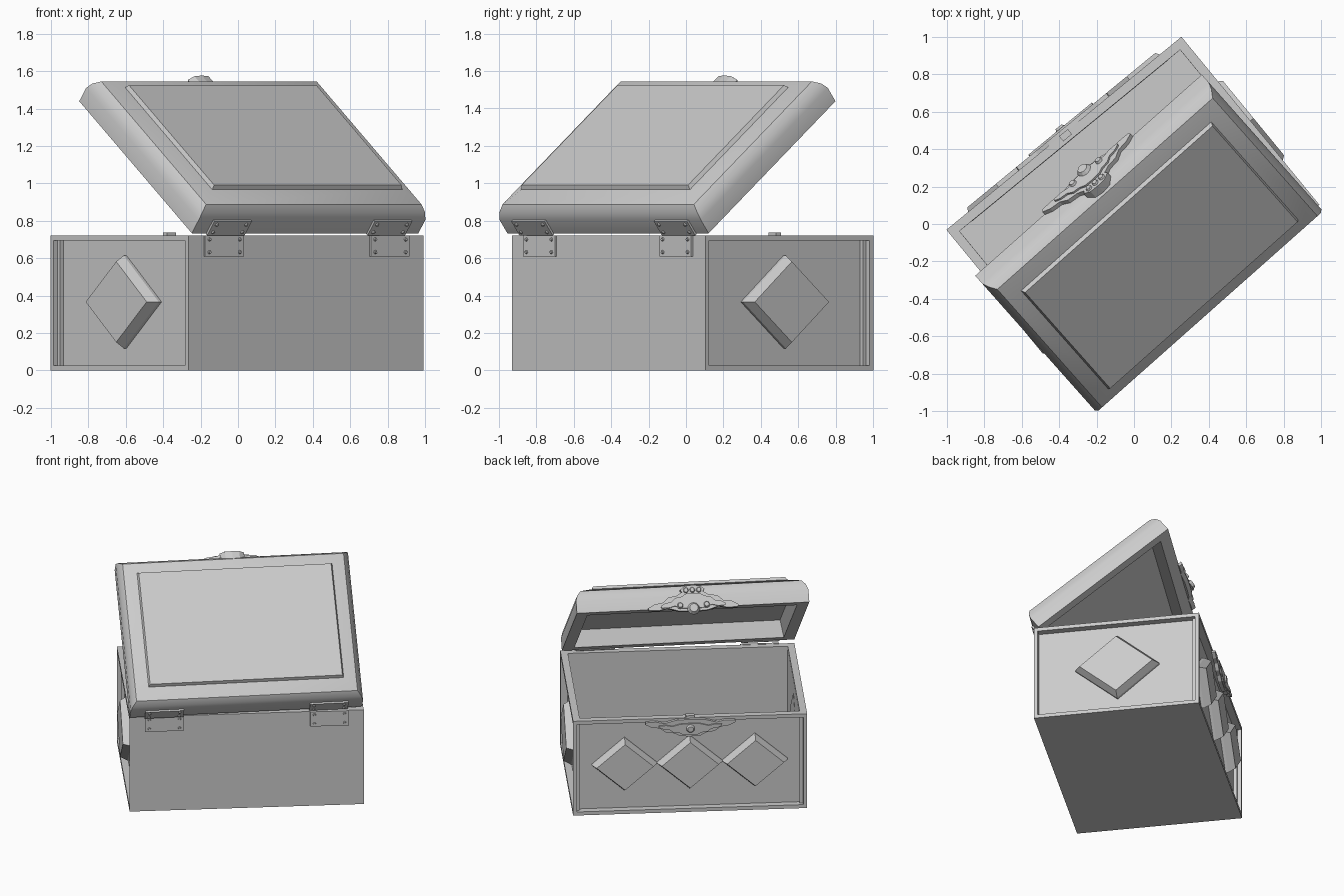
import bpy, bmesh
from math import radians, pi
from mathutils import Matrix, Vector

if "Cube" in bpy.data.objects:
    bpy.data.objects.remove(bpy.data.objects["Cube"])

T = Matrix.Translation
# chest frame: x along the length, +y towards the latch side
BODY = T((-0.006, 0.036, 0)) @ Matrix.Rotation(radians(39.4), 4, 'Z')
# lid frame: origin on the hinge line, y along lid depth, z out of the lid top
LID = (Matrix.Rotation(radians(41.6), 4, 'Z') @ T((-0.0085, -0.55, 0.733))
       @ Matrix.Rotation(radians(37.9), 4, 'X'))
HL, HW, H = 0.813, 0.581, 0.72
LL, LW = 0.81, 1.149


def finish(name, bm, mat, smooth=False):
    bmesh.ops.recalc_face_normals(bm, faces=bm.faces)
    me = bpy.data.meshes.new(name)
    bm.to_mesh(me)
    bm.free()
    if smooth:
        me.shade_smooth()
        me.set_sharp_from_angle(angle=radians(32))
    ob = bpy.data.objects.new(name, me)
    bpy.context.collection.objects.link(ob)
    ob.matrix_world = mat
    return ob


def box(name, lo, hi, mat):
    lo, hi = Vector(lo), Vector(hi)
    bm = bmesh.new()
    bmesh.ops.create_cube(bm, size=1, matrix=T((lo + hi) / 2) @ Matrix.Diagonal((*(hi - lo), 1)))
    return finish(name, bm, mat)


def loft(name, loops, mat, smooth=False, cap_start=True):
    bm = bmesh.new()
    rings = [[bm.verts.new(p) for p in l] for l in loops]
    n = len(rings[0])
    for a, b in zip(rings, rings[1:]):
        for i in range(n):
            bm.faces.new((a[i], a[(i + 1) % n], b[(i + 1) % n], b[i]))
    if cap_start:
        bm.faces.new(rings[0])
    bm.faces.new(rings[-1])
    return finish(name, bm, mat, smooth)


def plate(name, half, y0, depth, mat):
    # outline given for x >= 0 from top centre to bottom centre, mirrored
    pts = half + [(-x, z) for x, z in reversed(half) if x > 0]
    return loft(name, [[(x, y, z) for x, z in pts] for y in (y0, y0 + depth)], mat)


def stud(name, x, y, z, r, h, mat, sx=1.0, n=10):
    # low domed disc pointing along +y (or -y with negative h)
    bm = bmesh.new()
    bmesh.ops.create_cone(bm, cap_ends=True, segments=n, radius1=r, radius2=r * 0.65, depth=abs(h),
                          matrix=T((x, y + h / 2, z)) @ Matrix.Diagonal((sx, 1, 1, 1))
                          @ Matrix.Rotation(-pi / 2 if h > 0 else pi / 2, 4, 'X'))
    return finish(name, bm, mat)


# body: hollow box with sunken panels on the latch side and both ends
bm = bmesh.new()
bmesh.ops.create_cube(bm, size=1, matrix=T((0, 0, H / 2)) @ Matrix.Diagonal((2 * HL, 2 * HW, H, 1)))
bm.normal_update()
top = [f for f in bm.faces if f.normal.z > 0.5]
sides = [f for f in bm.faces if abs(f.normal.x) > 0.5 or f.normal.y > 0.5]
bmesh.ops.inset_individual(bm, faces=sides, thickness=0.038, depth=0)
for f in sides:
    shift = f.normal * -0.05
    new = bmesh.ops.extrude_discrete_faces(bm, faces=[f])['faces']
    bmesh.ops.translate(bm, verts=new[0].verts, vec=shift)
bmesh.ops.inset_individual(bm, faces=top, thickness=0.07, depth=0)
new = bmesh.ops.extrude_discrete_faces(bm, faces=top)['faces']
bmesh.ops.translate(bm, verts=new[0].verts, vec=(0, 0, 0.05 - H))
finish("chest_body", bm, BODY)


# raised diamonds in the sunken panels
def diamond(name, hx, hz, frame):
    loops = []
    for s, y in ((1, -0.052), (1, -0.03), (0.87, 0.022)):
        loops.append([(hx * s, y, 0), (0, y, hz * s), (-hx * s, y, 0), (0, y, -hz * s)])
    loft(name, loops, frame)


for i in (-1, 0, 1):
    diamond("front_diamond", 0.227, 0.2, BODY @ T((0.453 * i, HW, 0.365)))
for s in (-1, 1):
    diamond("end_diamond", 0.295, 0.248,
            BODY @ T((s * HL, 0, 0.366)) @ Matrix.Rotation(-s * pi / 2, 4, 'Z'))


# lid: rectangular rings from the inner ceiling, over the rim, to the top
def ring(inset, z):
    x, a, b = LL - inset, inset, LW - inset
    return [(-x, a, z), (x, a, z), (x, b, z), (-x, b, z)]


loft("lid", [ring(i, z) for i, z in ((0.10, 0.12), (0.08, 0), (0, 0), (0, 0.09), (0.013, 0.13),
                                     (0.04, 0.165), (0.13, 0.195))], LID, True)
loft("lid_top_panel", [ring(i, z) for i, z in ((0.128, 0.19), (0.14, 0.217))], LID)

# hinges: a leaf on the body and one on the lid, each with four rivets
for cx in (-0.572, 0.575):
    for part, mat, y, z0, z1 in (("body", BODY, -HW, 0.61, 0.722), ("lid", LID, 0, -0.005, 0.09)):
        box(part + "_hinge_leaf", (cx - 0.134, y - 0.012, z0), (cx + 0.134, y + 0.005, z1), mat)
        for dx in (-0.105, 0.105):
            for z in (z0 + 0.022, z1 - 0.022):
                stud(part + "_hinge_rivet", cx + dx, y - 0.011, z, 0.011, -0.01, mat, n=8)

# winged clasp on the lid front
wing = [(0, 0.115), (0.07, 0.11), (0.11, 0.085), (0.17, 0.075), (0.21, 0.04), (0.27, 0.03),
        (0.315, 0.005), (0.31, -0.012), (0.24, -0.015), (0.18, 0.0), (0.1, -0.025), (0, -0.03)]
plate("lid_wing", wing, LW - 0.005, 0.03, LID)
plate("lid_wing_relief", [(x * 0.72, 0.04 + (z - 0.04) * 0.75) for x, z in wing], LW + 0.02, 0.016, LID)
plate("lid_clasp", [(0, 0.155), (0.05, 0.15), (0.085, 0.125), (0.06, 0.09), (0, 0.08)],
      LW - 0.05, 0.075, LID)
stud("clasp_boss", 0, LW + 0.03, -0.012, 0.045, 0.025, LID)
for s in (-1, 1):
    stud("clasp_side_boss", s * 0.092, LW + 0.03, 0.012, 0.024, 0.018, LID)
for x in (-0.045, 0, 0.045):
    stud("clasp_bead", x, LW + 0.02, 0.12, 0.023, 0.015, LID, 0.9)

# matching wing and staple on the body rim
plate("body_wing", [(x, 0.69 - z * 0.9) for x, z in reversed(wing)], HW - 0.005, 0.027, BODY)
plate("body_wing_relief", [(x * 0.7, 0.67 - z * 0.6) for x, z in reversed(wing)], HW + 0.018, 0.014, BODY)
stud("body_wing_boss", 0, HW + 0.03, 0.65, 0.032, 0.015, BODY)
box("latch_staple", (-0.03, 0.55, 0.715), (0.03, 0.585, 0.736), BODY)
